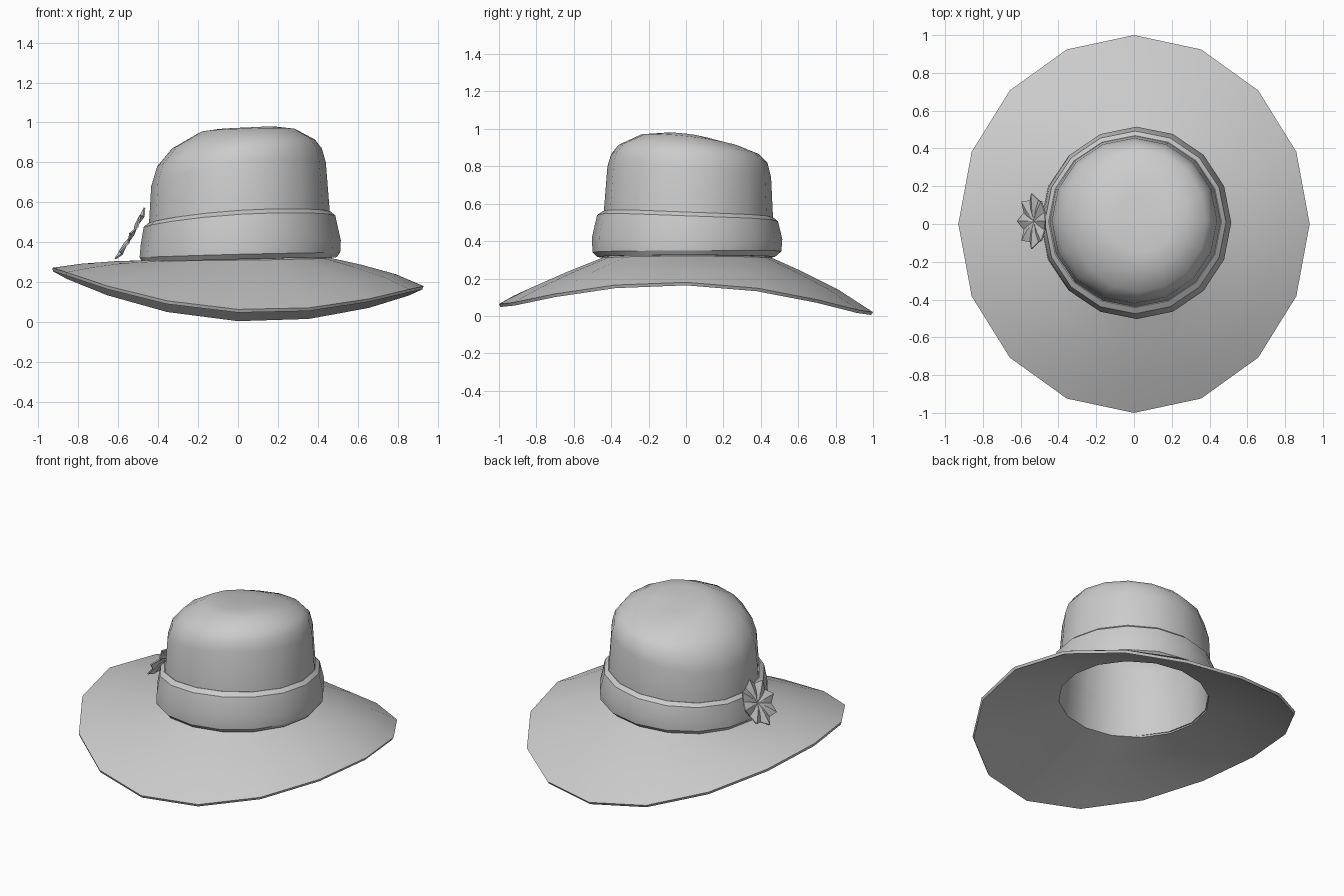
import bpy, bmesh, math
from mathutils import Vector, Matrix

if "Cube" in bpy.data.objects:
    bpy.data.objects.remove(bpy.data.objects["Cube"])

N = 16


def ring(right, back, left, front):
    """16-point ring through four (offset, height) points on +x, +y, -x, -y."""
    cx, rx = (right[0] + left[0]) / 2, (right[0] - left[0]) / 2
    cy, ry = (back[0] + front[0]) / 2, (back[0] - front[0]) / 2
    zr, zb, zl, zf = right[1], back[1], left[1], front[1]
    mean, c2 = (zr + zb + zl + zf) / 4, (zr + zl - zb - zf) / 4
    pts = []
    for i in range(N):
        a = math.tau * i / N
        z = mean + c2 * math.cos(2 * a) + (zr - zl) / 2 * math.cos(a) + (zb - zf) / 2 * math.sin(a)
        pts.append((cx + rx * math.cos(a), cy + ry * math.sin(a), z))
    return pts


def loft(name, rings, tip=None, thickness=0, angle=35):
    bm = bmesh.new()
    loops = [[bm.verts.new(p) for p in r] for r in rings]
    n = len(loops[0])
    for a, b in zip(loops, loops[1:]):
        for i in range(n):
            j = (i + 1) % n
            bm.faces.new((a[i], a[j], b[j], b[i]))
    if tip:
        t = bm.verts.new(tip)
        for i in range(n):
            bm.faces.new((loops[-1][i], loops[-1][(i + 1) % n], t))
    me = bpy.data.meshes.new(name)
    bm.to_mesh(me)
    bm.free()
    ob = bpy.data.objects.new(name, me)
    bpy.context.collection.objects.link(ob)
    bpy.ops.object.select_all(action='DESELECT')
    ob.select_set(True)
    bpy.context.view_layer.objects.active = ob
    if thickness:
        m = ob.modifiers.new("thickness", 'SOLIDIFY')
        m.thickness, m.offset = thickness, -1
        bpy.ops.object.modifier_apply(modifier=m.name)
    bpy.ops.object.shade_smooth_by_angle(angle=math.radians(angle))
    return ob


# Brim and crown, one felt shell from the drooping rim to the dented top
loft("hat_body", [
    ring((.93, .18), (1.0, .02), (-.93, .272), (-1.0, .064)),
    ring((.79, .24), (.82, .137), (-.79, .292), (-.83, .15)),
    ring((.62, .287), (.61, .243), (-.62, .305), (-.63, .238)),
    ring((.47, .32), (.46, .31), (-.46, .31), (-.45, .31)),
    ring((.46, .55), (.465, .53), (-.445, .51), (-.44, .55)),
    ring((.44, .80), (.455, .74), (-.435, .68), (-.42, .80)),
    ring((.42, .87), (.435, .82), (-.405, .78), (-.40, .865)),
    ring((.385, .915), (.39, .865), (-.33, .87), (-.36, .915)),
    ring((.30, .96), (.28, .91), (-.20, .945), (-.24, .97)),
    ring((.20, .975), (.15, .94), (-.12, .96), (-.15, .975)),
], tip=(.03, 0, .955), thickness=.018, angle=40)

# Hat band, bulging around the foot of the crown
band_in = ring((.455, .325), (.45, .315), (-.44, .305), (-.44, .315))
loft("hat_band", [
    band_in,
    ring((.495, .325), (.475, .315), (-.48, .30), (-.475, .315)),
    ring((.512, .35), (.51, .345), (-.493, .325), (-.50, .34)),
    ring((.515, .41), (.515, .41), (-.487, .39), (-.503, .42)),
    ring((.487, .535), (.492, .505), (-.473, .475), (-.475, .54)),
    ring((.463, .555), (.468, .525), (-.452, .495), (-.443, .56)),
    ring((.44, .55), (.445, .52), (-.43, .49), (-.42, .555)),
    band_in,
], angle=30)

# Ruffled flower on the side of the band
normal = Vector((-.87, 0, .50))
basis = Matrix((Vector((0, 1, 0)), Vector((.50, 0, .87)), normal)).transposed()
centre = Vector((-.525, .015, .435))


def petals(inner, outer, wave, lift):
    pts = []
    for i in range(N):
        a = -math.tau * i / N
        r, w = (outer, wave) if i % 2 == 0 else (inner, -wave)
        pts.append(centre + basis @ Vector((r * math.cos(a), r * math.sin(a), w + lift)))
    return pts[::-1]


loft("flower", [petals(.118, .147, .009, .006), petals(.065, .075, .005, .008)],
     tip=centre + normal * -.004, thickness=.008, angle=15)
